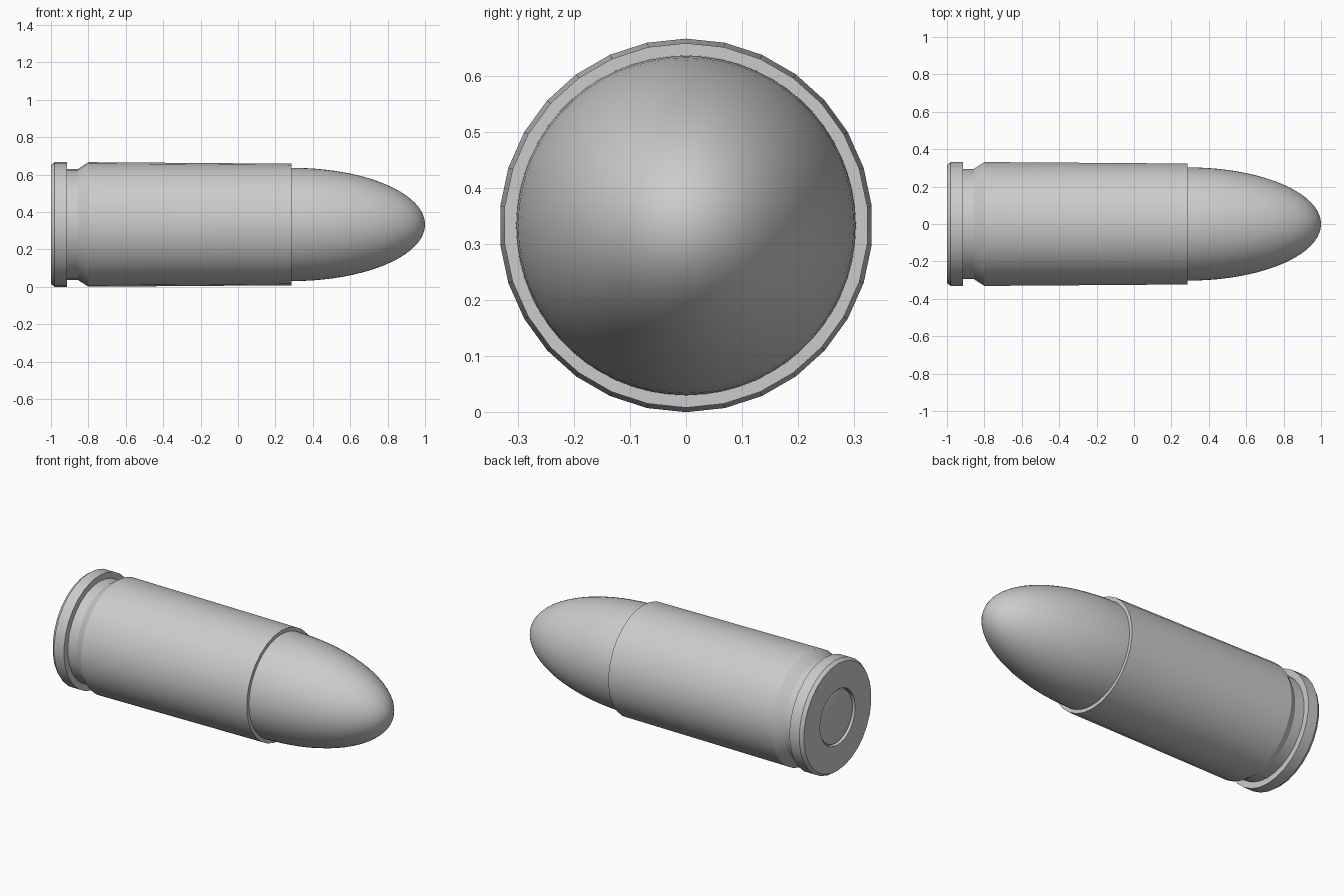
import bpy, bmesh
from math import cos, sin, pi, radians

cube = bpy.data.objects.get("Cube")
if cube:
    bpy.data.objects.remove(cube, do_unlink=True)

AXIS_Z = 0.333

grey = bpy.data.materials.new("plain grey")
grey.use_nodes = True
GREY = (0.6, 0.6, 0.6, 1)
grey.diffuse_color = GREY
grey.node_tree.nodes["Principled BSDF"].inputs["Base Color"].default_value = GREY


def lathe(name, profile, sides):
    """Turn (x, radius) points around the long axis; radius 0 makes a pole."""
    bm = bmesh.new()
    rings = []
    for x, r in profile:
        if r == 0:
            rings.append([bm.verts.new((x, 0, AXIS_Z))] * sides)
        else:
            angles = [2 * pi * i / sides for i in range(sides)]
            rings.append([bm.verts.new((x, r * sin(a), AXIS_Z + r * cos(a))) for a in angles])
    for a, b in zip(rings, rings[1:]):
        for i in range(sides):
            j = (i + 1) % sides
            corners = list(dict.fromkeys((a[i], a[j], b[j], b[i])))
            bm.faces.new(corners)
    bmesh.ops.recalc_face_normals(bm, faces=bm.faces)
    mesh = bpy.data.meshes.new(name)
    bm.to_mesh(mesh)
    bm.free()
    mesh.materials.append(grey)
    obj = bpy.data.objects.new(name, mesh)
    bpy.context.collection.objects.link(obj)
    bpy.ops.object.select_all(action="DESELECT")
    obj.select_set(True)
    bpy.context.view_layer.objects.active = obj
    bpy.ops.object.shade_smooth_by_angle(angle=radians(30))
    return obj


# Case: primer pocket, rim, extractor groove, tapered body and mouth
lathe("case", [
    (-0.97, 0), (-0.97, 0.165), (-1.0, 0.165),
    (-1.0, 0.318), (-0.98, 0.333), (-0.915, 0.333),
    (-0.915, 0.297), (-0.855, 0.297), (-0.80, 0.333),
    (0.285, 0.325), (0.285, 0.29), (0.20, 0.29), (0.20, 0),
], 30)

# Primer: small cap with a rounded edge, seated in the pocket
lathe("primer", [
    (-0.965, 0), (-0.965, 0.163), (-0.982, 0.161),
    (-0.990, 0.155), (-0.994, 0.143), (-0.994, 0),
], 30)

# Bullet: straight shank and rounded nose
STEPS = 20
nose = [(0.285 + 0.715 * sin(t), 0.303 * cos(t))
        for t in (i * pi / 2 / STEPS for i in range(STEPS))]
lathe("bullet", [(0.21, 0), (0.21, 0.303)] + nose + [(1.0, 0)], 60)
